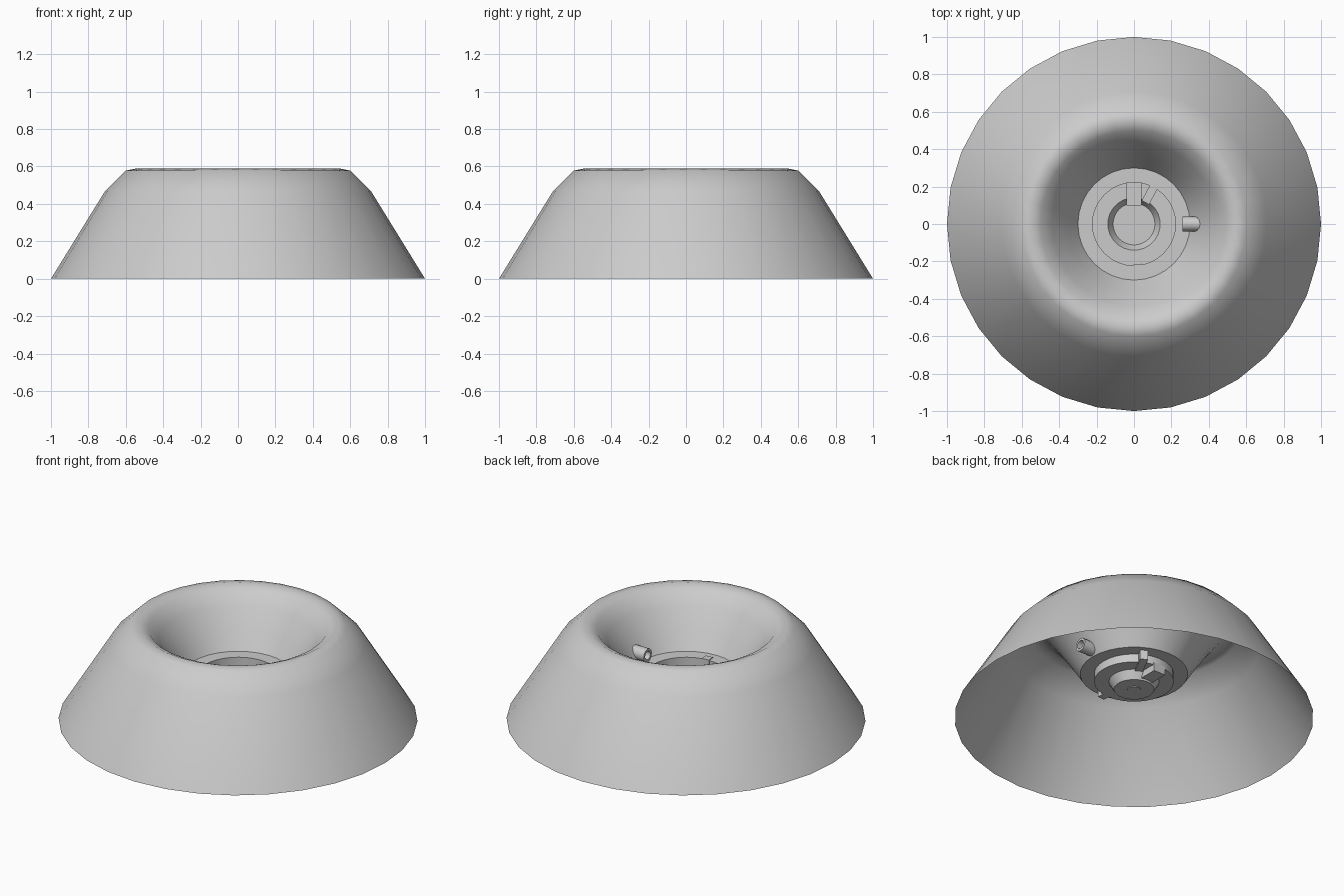
import bpy
import bmesh
import math
from mathutils import Matrix

cube = bpy.data.objects.get("Cube")
if cube:
    bpy.data.objects.remove(cube, do_unlink=True)

SIDES = 32
FLOOR = 0.28    # mounting ring height
STEP = 0.23     # middle step height
BASE = 0.18     # centre disc height

grey = bpy.data.materials.new("light_grey")
grey.use_nodes = True
colour = (0.6, 0.6, 0.6, 1)
grey.diffuse_color = colour
grey.node_tree.nodes["Principled BSDF"].inputs["Base Color"].default_value = colour


def finish(name, bm, angle=40):
    mesh = bpy.data.meshes.new(name)
    bm.to_mesh(mesh)
    bm.free()
    mesh.materials.append(grey)
    obj = bpy.data.objects.new(name, mesh)
    bpy.context.collection.objects.link(obj)
    bpy.ops.object.select_all(action="DESELECT")
    obj.select_set(True)
    bpy.context.view_layer.objects.active = obj
    bpy.ops.object.shade_smooth_by_angle(angle=math.radians(angle))
    return obj


def lathe(name, profile, sides=SIDES, matrix=None, closed=False):
    """Revolve (radius, height) points about z; a zero radius makes a pole."""
    bm = bmesh.new()
    rings = []
    for r, z in profile:
        count = sides if r > 0 else 1
        rings.append([bm.verts.new((r * math.cos(math.tau * i / sides),
                                    r * math.sin(math.tau * i / sides), z))
                      for i in range(count)])
    pairs = list(zip(rings, rings[1:]))
    if closed:
        pairs.append((rings[-1], rings[0]))
    for a, b in pairs:
        for i in range(sides):
            j = (i + 1) % sides
            if len(b) == 1:
                bm.faces.new((a[i], a[j], b[0]))
            else:
                bm.faces.new((a[i], a[j], b[j], b[i]))
    if matrix:
        bm.transform(matrix)
    return finish(name, bm)


def rib(name, inner, outer, width, low, high, angle):
    """Radial block between two radii, pointing along the given angle."""
    bm = bmesh.new()
    bmesh.ops.create_cube(bm, size=1)
    bm.transform(Matrix.Rotation(math.radians(angle), 4, "Z")
                 @ Matrix.Translation(((inner + outer) / 2, 0, (low + high) / 2))
                 @ Matrix.Diagonal((outer - inner, width, high - low, 1)))
    return finish(name, bm)


# Thin flared shell, open underneath, rolling over the rim into the funnel
lathe("flared_shell", [(1, 0), (0.71, 0.47), (0.6, 0.578), (0.55, 0.588),
                       (0.5, 0.565), (0.44, 0.495), (0.36, 0.375), (0.3, FLOOR)])

# Stepped hub that closes the funnel
lathe("stepped_hub", [(0.3, FLOOR), (0.222, FLOOR), (0.222, STEP),
                      (0.14, STEP), (0.112, BASE), (0, BASE)])

# Small centre boss
lathe("centre_boss", [(0.038, BASE - 0.004), (0.038, BASE + 0.004), (0, BASE + 0.004)], 16)
lathe("boss_underside", [(0.038, BASE - 0.004), (0, BASE - 0.004)], 16)

# Short hollow outlet through the funnel wall
lathe("outlet_tube", [(0.04, 0.26), (0.04, 0.39), (0.026, 0.39), (0.026, 0.26)], 12,
      Matrix.Translation((0, 0, 0.325)) @ Matrix.Rotation(math.pi / 2, 4, "Y"), closed=True)

# Locating ribs on the hub
rib("back_rib", 0.1, 0.222, 0.08, BASE + 0.01, STEP + 0.012, 90)
rib("angled_rib", 0.13, 0.27, 0.045, STEP - 0.008, FLOOR + 0.004, 62)
rib("front_rib", 0.215, 0.26, 0.045, STEP, FLOOR + 0.004, 275)
